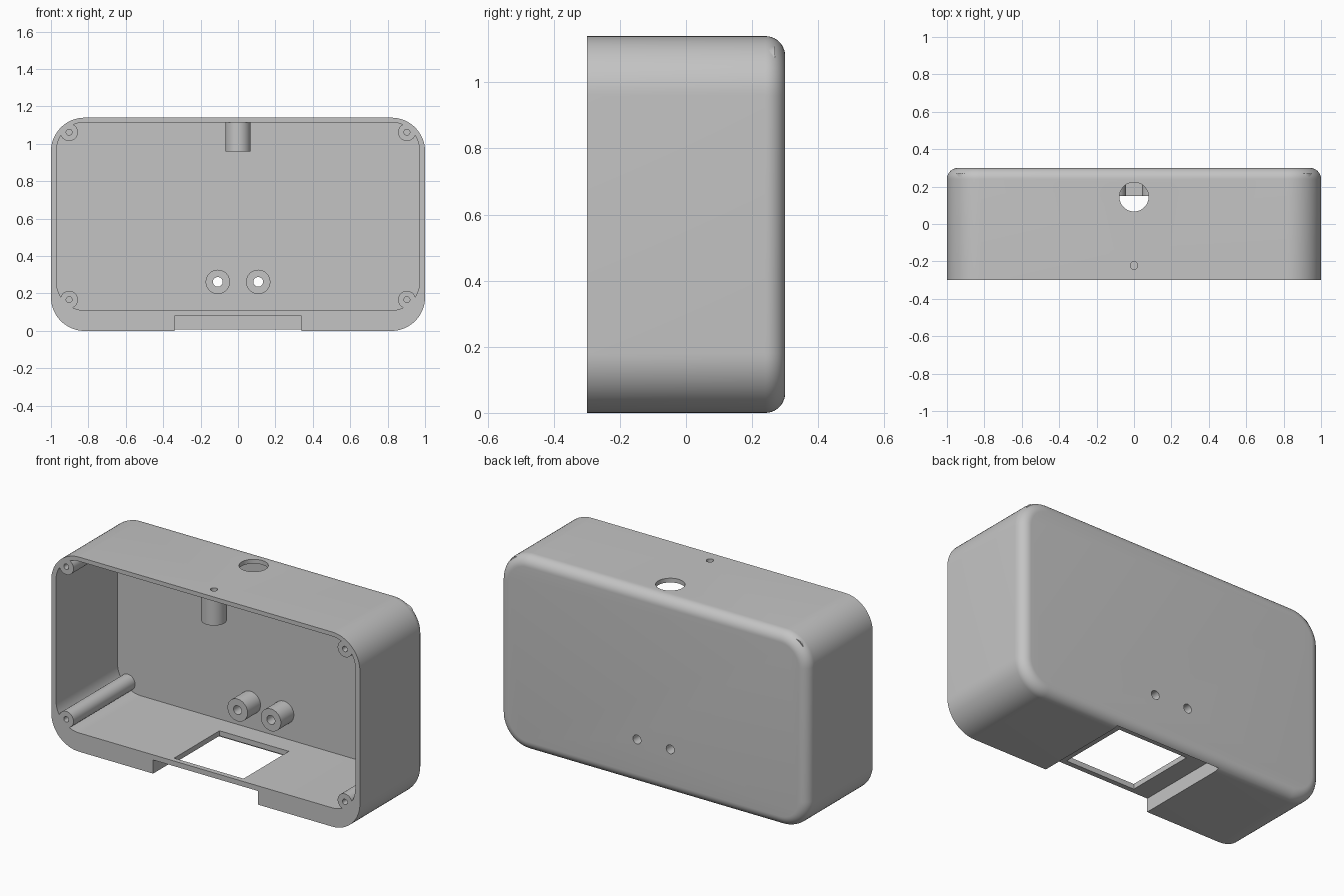
import bpy, bmesh
from math import cos, sin, pi, radians
from mathutils import Matrix

cube = bpy.data.objects.get("Cube")
if cube:
    bpy.data.objects.remove(cube, do_unlink=True)

grey = bpy.data.materials.new("plain grey")
grey.use_nodes = True
colour = (0.55, 0.55, 0.55, 1)
grey.diffuse_color = colour
grey.node_tree.nodes["Principled BSDF"].inputs["Base Color"].default_value = colour

WIDTH, HEIGHT, FRONT, BACK = 1.0, 1.14, -0.3, 0.3
INNER_BACK = 0.27


def make_object(name, bm):
    bmesh.ops.recalc_face_normals(bm, faces=bm.faces)
    mesh = bpy.data.meshes.new(name)
    bm.to_mesh(mesh)
    bm.free()
    mesh.materials.append(grey)
    obj = bpy.data.objects.new(name, mesh)
    bpy.context.collection.objects.link(obj)
    return obj


def rounded_loop(bm, y, half, low, high, radius, steps=16):
    """One rounded rectangle of vertices at depth y."""
    loop = []
    corners = [(1, high), (-1, high), (-1, low), (1, low)]
    for i, (side, z) in enumerate(corners):
        cx = side * (half - radius)
        cz = z - radius if z == high else z + radius
        for k in range(steps + 1):
            a = (i + k / steps) * pi / 2
            loop.append(bm.verts.new((cx + radius * cos(a), y, cz + radius * sin(a))))
    return loop


def loft(name, sections):
    bm = bmesh.new()
    loops = [rounded_loop(bm, *s) for s in sections]
    for a, b in zip(loops, loops[1:]):
        n = len(a)
        for i in range(n):
            bm.faces.new((a[i], a[(i + 1) % n], b[(i + 1) % n], b[i]))
    bm.faces.new(loops[0])
    bm.faces.new(loops[-1])
    return make_object(name, bm)


def box(name, low, high):
    bm = bmesh.new()
    bmesh.ops.create_cube(bm, size=1)
    for v in bm.verts:
        v.co = [l + (c + 0.5) * (h - l) for c, l, h in zip(v.co, low, high)]
    return make_object(name, bm)


def rod(name, axis, start, length, radius, sides=48):
    """Cylinder from start, running along +y or +z."""
    bm = bmesh.new()
    bmesh.ops.create_cone(bm, cap_ends=True, segments=sides,
                          radius1=radius, radius2=radius, depth=length,
                          matrix=Matrix.Translation((0, 0, length / 2)))
    turn = Matrix.Rotation(radians(-90), 4, 'X') if axis == 'y' else Matrix()
    bm.transform(Matrix.Translation(start) @ turn)
    return make_object(name, bm)


def combine(target, tool, operation):
    mod = target.modifiers.new(operation.lower(), 'BOOLEAN')
    mod.operation, mod.solver, mod.object = operation, 'EXACT', tool
    bpy.context.view_layer.objects.active = target
    bpy.ops.object.modifier_apply(modifier=mod.name)
    bpy.data.objects.remove(tool, do_unlink=True)


# Outer body with a rounded back edge
FILLET, CORNER = 0.06, 0.18
sections = [(FRONT, WIDTH, 0, HEIGHT, CORNER)]
for k in range(11):
    a = k / 10 * pi / 2
    inset = FILLET * (1 - cos(a))
    sections.append((BACK - FILLET + FILLET * sin(a), WIDTH - inset,
                     inset, HEIGHT - inset, CORNER - inset))
case = loft("enclosure", sections)

# Open cavity with a thick floor
combine(case, loft("cavity", [(FRONT - 0.1, 0.97, 0.11, 1.115, 0.15),
                              (INNER_BACK, 0.97, 0.11, 1.115, 0.15)]), 'DIFFERENCE')

# Corner screw posts, back standoffs and hanging peg
posts = [(x, z) for x in (-0.903, 0.903) for z in (0.167, 1.062)]
standoffs = [(x, 0.262) for x in (-0.108, 0.108)]
for x, z in posts:
    combine(case, rod("post", 'y', (x, FRONT, z), INNER_BACK - FRONT, 0.047), 'UNION')
for x, z in standoffs:
    combine(case, rod("standoff", 'y', (x, 0.15, z), 0.135, 0.065), 'UNION')
combine(case, rod("peg", 'z', (0, -0.222, 0.96), 0.17, 0.068), 'UNION')

# Screw holes, standoff holes, peg hole and cable hole
for x, z in posts:
    combine(case, rod("screw_hole", 'y', (x, FRONT - 0.1, z), 0.4, 0.016, 24), 'DIFFERENCE')
for x, z in standoffs:
    combine(case, rod("back_hole", 'y', (x, 0, z), 0.5, 0.026, 32), 'DIFFERENCE')
combine(case, rod("peg_hole", 'z', (0, -0.222, 1.0), 0.3, 0.02, 24), 'DIFFERENCE')
combine(case, rod("cable_hole", 'z', (0, 0.145, 1.0), 0.3, 0.078, 64), 'DIFFERENCE')

# Recess under the floor and the window through it
combine(case, box("recess", (-0.34, FRONT - 0.1, -0.1), (0.34, INNER_BACK, 0.08)), 'DIFFERENCE')
combine(case, box("window", (-0.225, -0.27, 0), (0.225, 0.15, 0.2)), 'DIFFERENCE')

# Smooth rounded surfaces, sharp edges kept
bpy.ops.object.select_all(action='DESELECT')
case.select_set(True)
bpy.context.view_layer.objects.active = case
bpy.ops.object.shade_smooth_by_angle(angle=radians(30))
